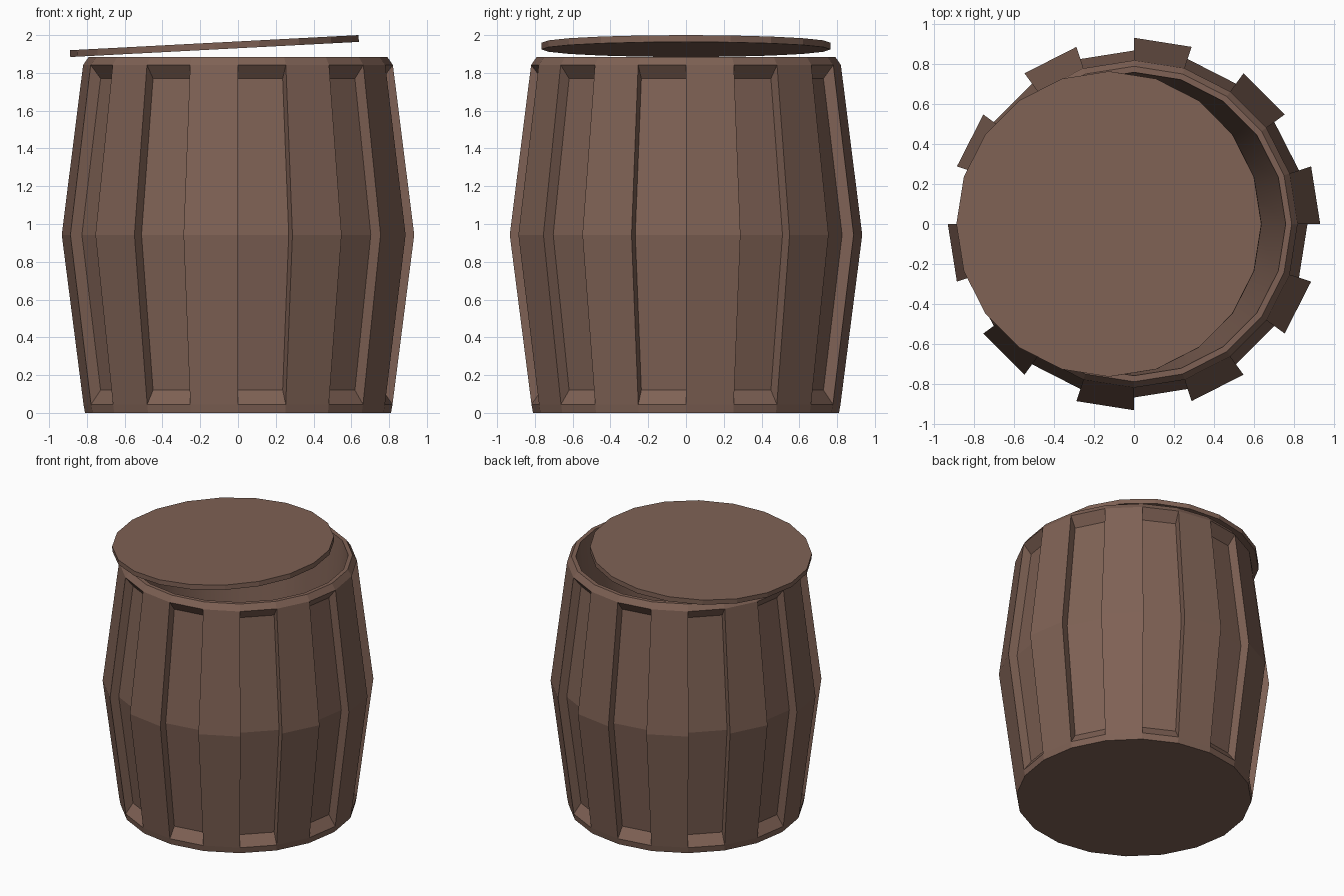
import bpy, bmesh, math

if "Cube" in bpy.data.objects:
    bpy.data.objects.remove(bpy.data.objects["Cube"])

SIDES = 20
wood = bpy.data.materials.new("brown wood")
wood.diffuse_color = (0.212, 0.121, 0.090, 1)
wood.use_nodes = True
wood.node_tree.nodes["Principled BSDF"].inputs["Base Color"].default_value = wood.diffuse_color


def make_object(name, bm):
    bmesh.ops.recalc_face_normals(bm, faces=bm.faces)
    mesh = bpy.data.meshes.new(name)
    bm.to_mesh(mesh)
    bm.free()
    mesh.materials.append(wood)
    obj = bpy.data.objects.new(name, mesh)
    bpy.context.collection.objects.link(obj)
    return obj


def ring(bm, r, z):
    step = math.tau / SIDES
    return [bm.verts.new((r * math.cos(i * step), r * math.sin(i * step), z))
            for i in range(SIDES)]


# Barrel: outer profile from the base to the inner floor
bm = bmesh.new()
profile = [(0.81, 0), (0.818, 0.045), (0.933, 0.943), (0.82, 1.842),
           (0.79, 1.885), (0.76, 1.885), (0.60, 0.10)]
rings = [ring(bm, r, z) for r, z in profile]
# Sunken panel profile, used between every other pair of staves
sunken = [ring(bm, r, z) for r, z in
          [(0.765, 0.12), (0.869, 0.943), (0.765, 1.77)]]

bm.faces.new(rings[0])
bm.faces.new(rings[-1])
for k in range(len(rings) - 1):
    for i in range(SIDES):
        j = (i + 1) % SIDES
        if k in (1, 2) and i % 2 == 1:
            # Panel face and its two side walls
            a, b = rings[k], rings[k + 1]
            c, d = sunken[k - 1], sunken[k]
            bm.faces.new((c[i], c[j], d[j], d[i]))
            bm.faces.new((a[i], c[i], d[i], b[i]))
            bm.faces.new((a[j], b[j], d[j], c[j]))
            # Sloped ledge at the end of the panel
            o, s = (a, c) if k == 1 else (b, d)
            bm.faces.new((o[i], o[j], s[j], s[i]))
        else:
            f = bm.faces.new((rings[k][i], rings[k][j],
                              rings[k + 1][j], rings[k + 1][i]))
            f.smooth = k == len(rings) - 2   # only the inside wall is smooth
make_object("barrel", bm)

# Lid: thin disc resting askew on the rim
bm = bmesh.new()
low, high = ring(bm, 0.765, -0.018), ring(bm, 0.765, 0.018)
bm.faces.new(low)
bm.faces.new(high)
for i in range(SIDES):
    j = (i + 1) % SIDES
    bm.faces.new((low[i], low[j], high[j], high[i]))
lid = make_object("lid", bm)
lid.location = (-0.125, 0, 1.942)
lid.rotation_euler = (0, math.radians(-3), 0)
